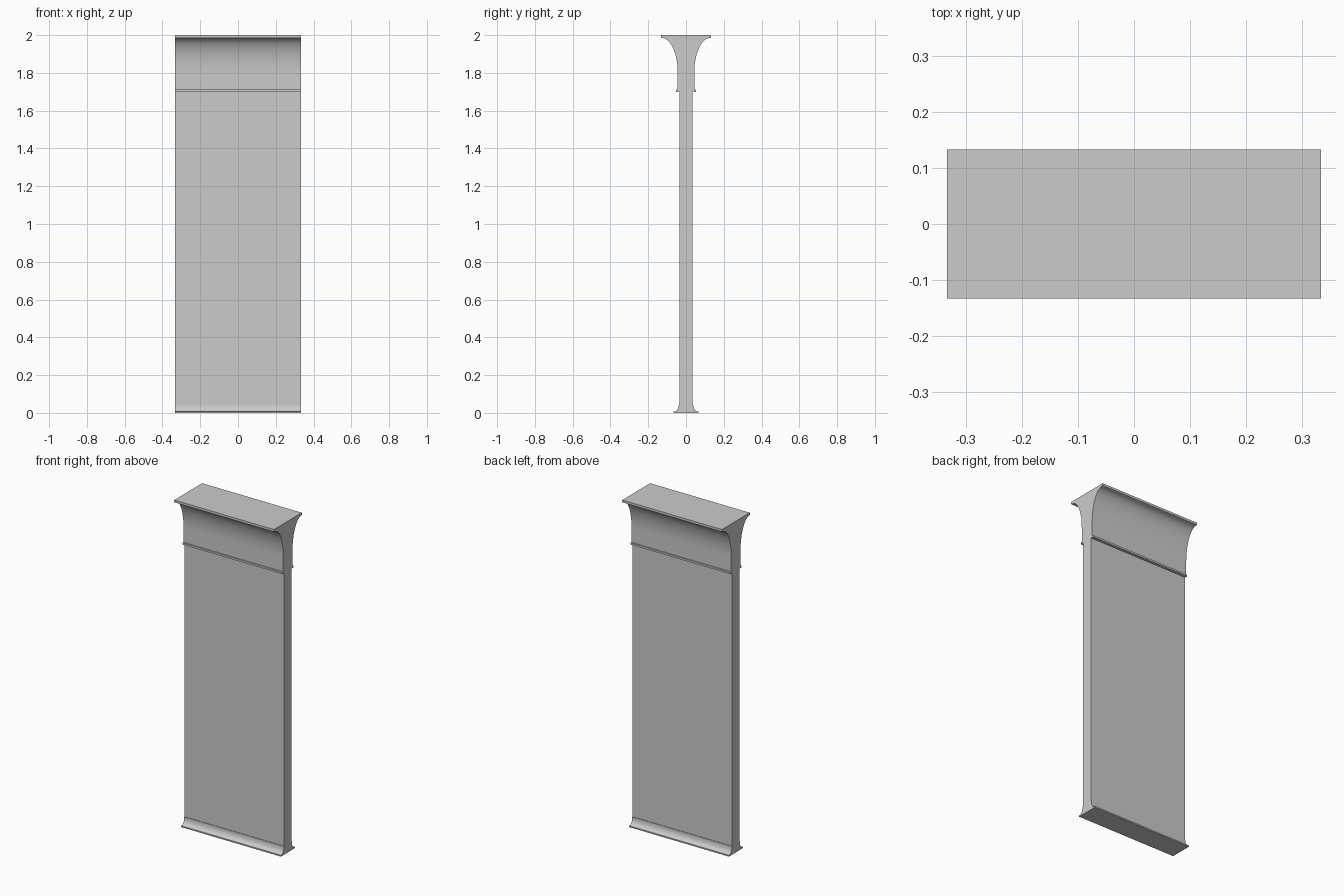
import bpy, bmesh, math

cube = bpy.data.objects.get("Cube")
if cube:
    bpy.data.objects.remove(cube, do_unlink=True)

# Plain grey plaster
GREY = (0.6, 0.6, 0.6, 1.0)
mat = bpy.data.materials.new("plain grey")
mat.use_nodes = True
mat.diffuse_color = GREY
mat.node_tree.nodes["Principled BSDF"].inputs["Base Color"].default_value = GREY

HALF_WIDTH = 0.333


def cove(y_in, y_out, z_in, z_out, steps):
    """Concave quarter ellipse from the vertical wall out to the lip."""
    return [(y_out - (y_out - y_in) * math.cos(a), z_in + (z_out - z_in) * math.sin(a))
            for a in (i * math.pi / 2 / steps for i in range(steps + 1))]


def moulding(name, half):
    """Mirror a half profile front to back and extrude it along x."""
    outline = half + [(-y, z) for y, z in reversed(half)]
    bm = bmesh.new()
    face = bm.faces.new([bm.verts.new((-HALF_WIDTH, y, z)) for y, z in outline])
    side = bmesh.ops.extrude_face_region(bm, geom=[face])["geom"]
    moved = [v for v in side if isinstance(v, bmesh.types.BMVert)]
    bmesh.ops.translate(bm, verts=moved, vec=(2 * HALF_WIDTH, 0, 0))
    bmesh.ops.recalc_face_normals(bm, faces=bm.faces)
    mesh = bpy.data.meshes.new(name)
    bm.to_mesh(mesh)
    bm.free()
    mesh.materials.append(mat)
    obj = bpy.data.objects.new(name, mesh)
    bpy.context.collection.objects.link(obj)
    bpy.ops.object.select_all(action="DESELECT")
    obj.select_set(True)
    bpy.context.view_layer.objects.active = obj
    bpy.ops.object.shade_smooth_by_angle(angle=math.radians(30))


# One continuous section: flared foot, flat panel, neck band, coved cap
foot = [(0.067, 0.0), (0.067, 0.008)] + cove(0.038, 0.061, 0.046, 0.008, 10)[::-1]
panel = [(0.038, 0.051), (0.035, 0.051), (0.035, 1.70)]
band = [(0.052, 1.70), (0.052, 1.711), (0.044, 1.711)]
cap = cove(0.044, 0.126, 1.80, 1.984, 20) + [(0.133, 1.986), (0.133, 2.0)]
moulding("pilaster", foot + panel + band + cap)
